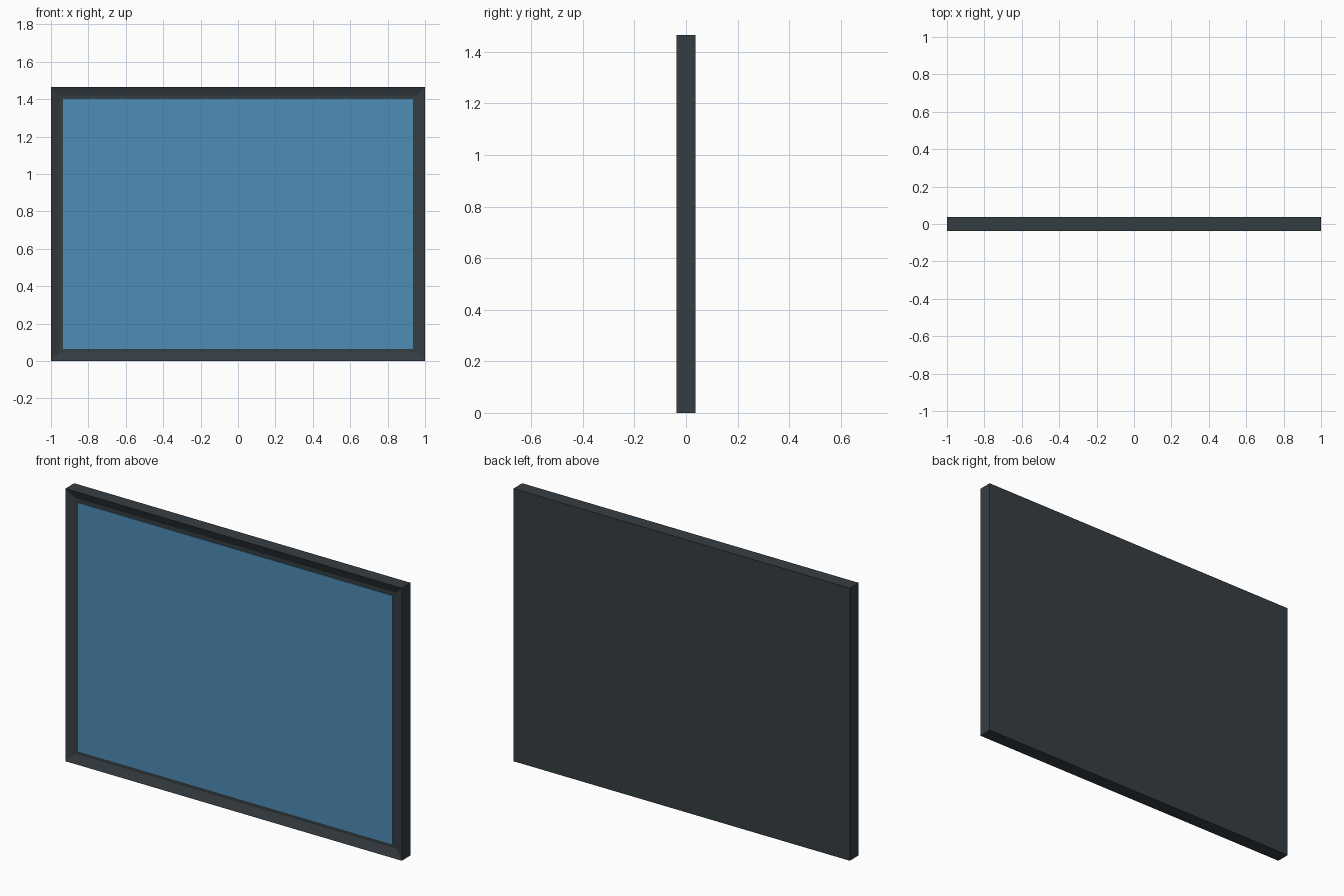
import bpy, bmesh
from mathutils import Matrix, Vector

if "Cube" in bpy.data.objects:
    bpy.data.objects.remove(bpy.data.objects["Cube"])

W, D, H = 2.0, 0.075, 1.465      # overall size
RIM, RECESS, GLASS = 0.064, 0.014, 0.004


def material(name, rgb):
    m = bpy.data.materials.new(name)
    m.diffuse_color = (*rgb, 1)
    m.use_nodes = True
    m.node_tree.nodes["Principled BSDF"].inputs["Base Color"].default_value = m.diffuse_color
    return m


def box_bmesh(size, centre):
    bm = bmesh.new()
    bmesh.ops.create_cube(
        bm, size=1,
        matrix=Matrix.Translation(centre) @ Matrix.Diagonal((*size, 1)))
    return bm


def finish(bm, name, mat):
    bmesh.ops.recalc_face_normals(bm, faces=bm.faces)
    mesh = bpy.data.meshes.new(name)
    bm.to_mesh(mesh)
    bm.free()
    mesh.materials.append(mat)
    ob = bpy.data.objects.new(name, mesh)
    bpy.context.collection.objects.link(ob)
    return ob


dark = material("dark_casing", (0.036, 0.047, 0.055))
blue = material("blue_screen", (0.078, 0.263, 0.462))

# Casing: a slab whose front face is inset and pushed back into a shallow pocket
bm = box_bmesh((W, D, H), (0, 0, H / 2))
bm.normal_update()
front = min(bm.faces, key=lambda f: f.calc_center_median().y)
bmesh.ops.inset_region(bm, faces=[front], thickness=RIM)
bmesh.ops.translate(bm, verts=front.verts, vec=Vector((0, RECESS + GLASS, 0)))
finish(bm, "frame_casing", dark)

# Screen: thin panel lying at the bottom of the pocket
y = -D / 2 + RECESS + GLASS / 2
bm = box_bmesh((W - 2 * RIM, GLASS, H - 2 * RIM), (0, y, H / 2))
finish(bm, "screen_panel", blue)
